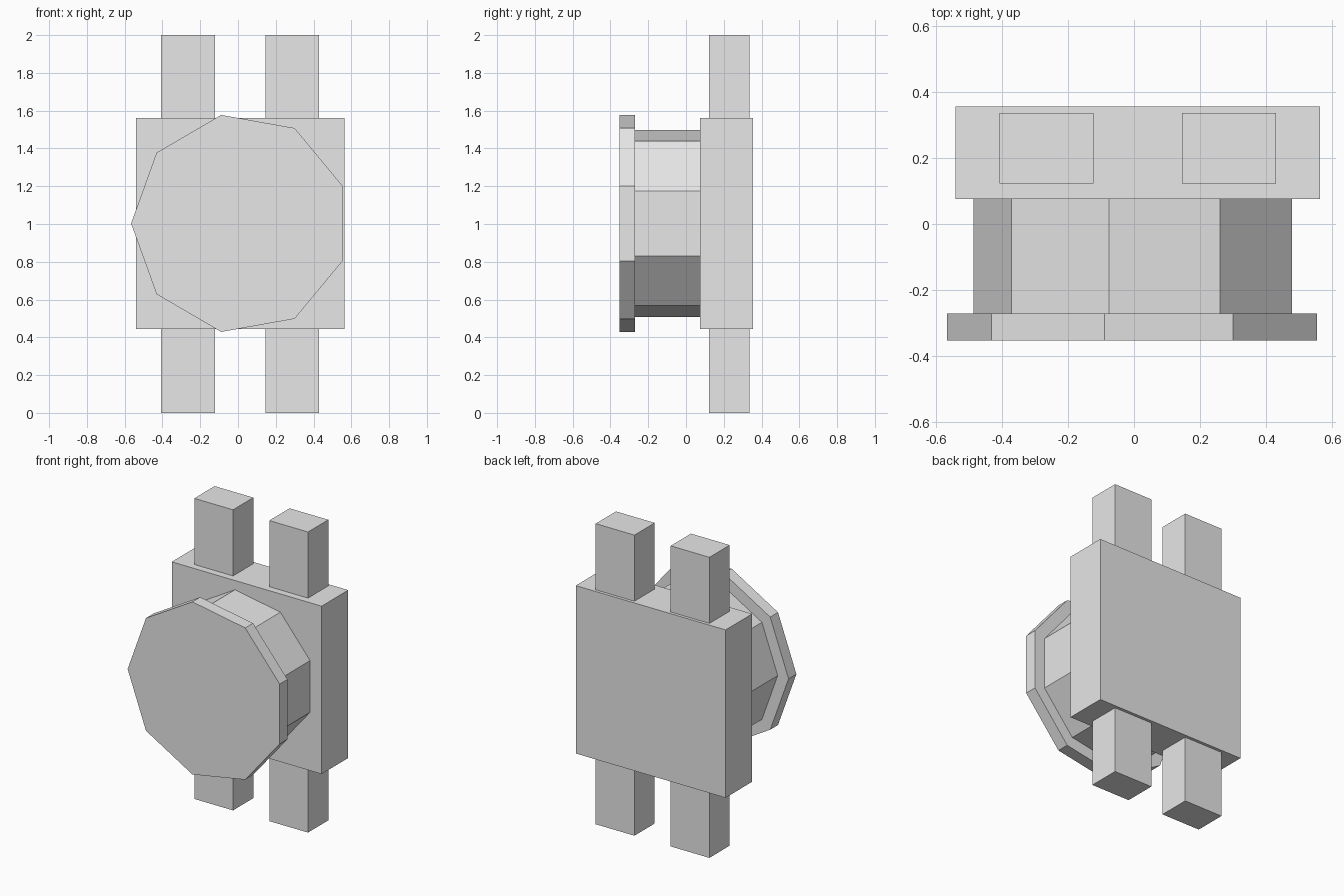
import bpy
import math

cube = bpy.data.objects.get("Cube")
if cube:
    bpy.data.objects.remove(cube, do_unlink=True)

GREY = (0.8, 0.8, 0.8, 1.0)
grey = bpy.data.materials.new("plain grey")
grey.use_nodes = True
grey.diffuse_color = GREY
grey.node_tree.nodes["Principled BSDF"].inputs["Base Color"].default_value = GREY


def finish(name):
    obj = bpy.context.object
    obj.name = name
    obj.data.materials.append(grey)
    return obj


def box(name, low, high):
    """Box between two opposite corners."""
    centre = [(a + b) / 2 for a, b in zip(low, high)]
    bpy.ops.mesh.primitive_cube_add(size=1, location=centre)
    obj = finish(name)
    obj.scale = [b - a for a, b in zip(low, high)]
    return obj


def nonagon_disc(name, radius_x, radius_z, y_front, y_back):
    """Nine-sided disc along y, with one corner pointing to -x."""
    bpy.ops.mesh.primitive_cylinder_add(vertices=9, radius=1, depth=1)
    obj = finish(name)
    # The cylinder's first corner lies on local +y; turn it to -x
    for v in obj.data.vertices:
        x, y, z = v.co
        v.co = (-y * radius_x, z * (y_back - y_front), x * radius_z)
    obj.location = (0.011, (y_front + y_back) / 2, 1.003)
    return obj


# Back plate
box("back_plate", (-0.54, 0.075, 0.443), (0.563, 0.355, 1.56))

# Two upright bars passing through the plate
for side, x in (("right", -0.407), ("left", 0.145)):
    box(side + "_bar", (x, 0.122, 0), (x + 0.285, 0.335, 2))

# Drum and its wider front cap
nonagon_disc("drum", 0.497, 0.503, -0.27, 0.075)
nonagon_disc("front_cap", 0.577, 0.583, -0.352, -0.27)
